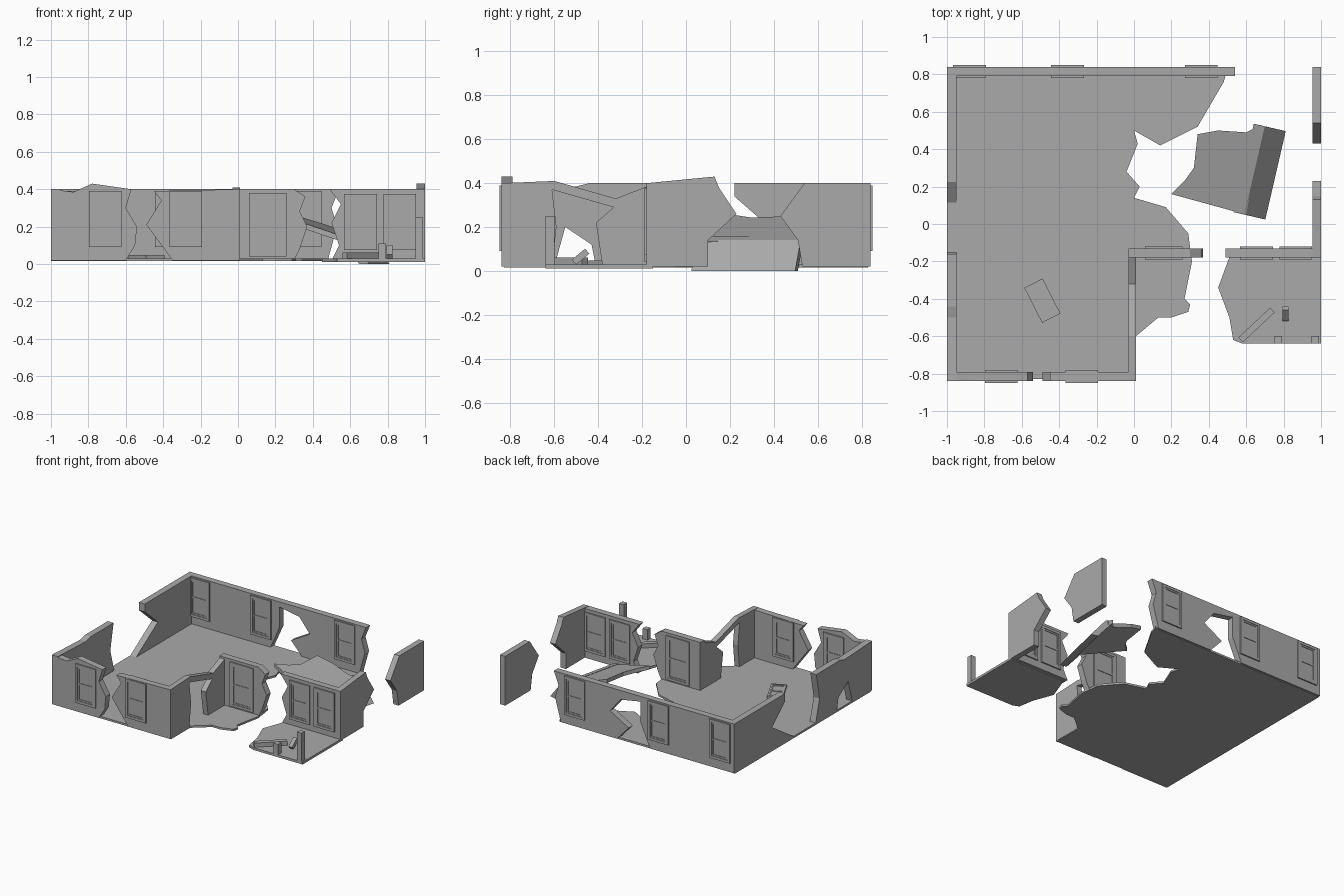
import bpy, bmesh, math
from mathutils import Matrix, Vector

if "Cube" in bpy.data.objects:
    bpy.data.objects.remove(bpy.data.objects["Cube"])

GREY = (0.4, 0.4, 0.4, 1)
stone = bpy.data.materials.new("plain grey")
stone.use_nodes = True
stone.diffuse_color = GREY
stone.node_tree.nodes["Principled BSDF"].inputs["Base Color"].default_value = GREY


def finish(name, bm):
    bmesh.ops.recalc_face_normals(bm, faces=bm.faces)
    mesh = bpy.data.meshes.new(name)
    bm.to_mesh(mesh)
    bm.free()
    mesh.materials.append(stone)
    obj = bpy.data.objects.new(name, mesh)
    bpy.context.collection.objects.link(obj)
    return obj


def prism(name, outline, axis, low, high):
    """Extrude a flat outline along x, y or z."""
    place = {"x": lambda a, b, d: (d, a, b),
             "y": lambda a, b, d: (a, d, b),
             "z": lambda a, b, d: (a, b, d)}[axis]
    bm = bmesh.new()
    face = bm.faces.new([bm.verts.new(place(a, b, low)) for a, b in outline])
    grown = bmesh.ops.extrude_face_region(bm, geom=[face])
    moved = [g for g in grown["geom"] if isinstance(g, bmesh.types.BMVert)]
    bmesh.ops.translate(bm, verts=moved, vec=place(0, 0, high - low))
    return finish(name, bm)


def add_box(bm, centre, size):
    matrix = Matrix.Translation(centre) @ Matrix.Diagonal((*size, 1))
    bmesh.ops.create_cube(bm, size=1, matrix=matrix)


def window(name, x, y, z=0.24, w=0.175, h=0.3, depth=0.07, bar=0.02):
    """Outer casing with a slimmer two-light sash inside it."""
    bm = bmesh.new()
    for s in (-1, 1):
        add_box(bm, (s * (w - bar) / 2, 0, 0), (bar, depth, h))
        add_box(bm, (0, 0, s * (h - bar) / 2), (w, depth, bar))
        add_box(bm, (s * (w / 2 - bar * 1.3), 0, 0), (bar * 0.6, depth - 0.008, h - bar))
        add_box(bm, (0, 0, s * (h / 2 - bar * 1.3)), (w - bar, depth - 0.008, bar * 0.6))
    add_box(bm, (0, 0, 0), (w - bar, depth - 0.008, bar * 0.6))
    add_box(bm, (0, 0, 0), (w - bar, depth - 0.016, h - bar))
    obj = finish(name, bm)
    obj.location = (x, y, z)
    return obj


def beam(name, start, end, width):
    start, end = Vector(start), Vector(end)
    bm = bmesh.new()
    add_box(bm, (0, 0, 0), (width, width, (end - start).length))
    obj = finish(name, bm)
    obj.location = (start + end) / 2
    obj.rotation_euler = (end - start).to_track_quat("Z", "Y").to_euler()
    return obj


# Floors
prism("main_floor", [(-1, -0.83), (0.01, -0.83), (0.01, -0.6), (0.13, -0.5), (0.2, -0.5),
                     (0.29, -0.47), (0.3, -0.43), (0.27, -0.4), (0.31, -0.2), (0.29, -0.05),
                     (0.17, 0.09), (0, 0.14), (0.03, 0.2), (-0.04, 0.28), (0.02, 0.43),
                     (0, 0.5), (0.14, 0.42), (0.34, 0.52), (0.48, 0.76), (0.5, 0.83),
                     (-1, 0.83)], "z", 0.015, 0.03)
prism("porch_floor", [(0.52, -0.15), (0.45, -0.34), (0.51, -0.5), (0.53, -0.62), (0.58, -0.64),
                      (1, -0.64), (1, -0.15)], "z", 0.012, 0.03)

# Broken outer walls
prism("back_wall", [(-1, 0.02), (-1, 0.4), (0.54, 0.4), (0.5, 0.3), (0.53, 0.2), (0.48, 0.02),
                    (0, 0.02), (-0.1, 0.13), (0.06, 0.22), (-0.03, 0.33), (-0.2, 0.36),
                    (-0.2, 0.2), (-0.28, 0.02)], "y", 0.79, 0.84)
prism("left_back_wall", [(0.84, 0.02), (0.84, 0.4), (0.22, 0.4), (0.22, 0.34), (0.38, 0.2),
                         (0.1, 0.02)], "x", -1, -0.95)
prism("left_front_wall", [(-0.84, 0.02), (-0.84, 0.4), (-0.5, 0.385), (-0.44, 0.4), (-0.16, 0.4),
                          (-0.2, 0.2), (-0.15, 0.02), (-0.41, 0.02), (-0.43, 0.12),
                          (-0.55, 0.2), (-0.6, 0.02)], "x", -1, -0.95)
prism("front_wall_outer", [(-1, 0.02), (-1, 0.4), (-0.88, 0.385), (-0.78, 0.43), (-0.57, 0.4),
                           (-0.6, 0.3), (-0.54, 0.2), (-0.55, 0.1), (-0.6, 0.02)],
      "y", -0.84, -0.79)
prism("front_wall_inner", [(0.01, 0.02), (0.01, 0.4), (-0.45, 0.39), (-0.41, 0.34),
                           (-0.49, 0.21), (-0.35, 0.02)], "y", -0.84, -0.79)
prism("side_wall", [(-0.84, 0.02), (-0.84, 0.4), (-0.6, 0.41), (-0.32, 0.33), (-0.14, 0.4),
                    (-0.14, 0.02), (-0.38, 0.02), (-0.41, 0.22), (-0.33, 0.29), (-0.61, 0.37),
                    (-0.59, 0.2), (-0.61, 0.02)], "x", -0.03, 0.012)
prism("entrance_wall", [(-0.03, 0.02), (-0.03, 0.4), (0.3, 0.4), (0.36, 0.36), (0.33, 0.28),
                        (0.37, 0.2), (0.33, 0.08), (0.3, 0.02)], "y", -0.18, -0.13)
prism("porch_wall", [(1, 0.02), (1, 0.4), (0.49, 0.4), (0.55, 0.32), (0.5, 0.22), (0.54, 0.1),
                     (0.5, 0.02)], "y", -0.18, -0.13)
prism("right_wall", [(-0.18, 0.02), (-0.18, 0.4), (0.13, 0.43), (0.15, 0.38), (0.23, 0.26),
                     (0.1, 0.14), (0.1, 0.02)], "x", 0.955, 1)
prism("right_back_wall", [(0.84, 0.02), (0.84, 0.4), (0.54, 0.4), (0.43, 0.25), (0.51, 0.14),
                          (0.53, 0.02)], "x", 0.955, 1)

# Windows, entrance door and the sash lying on the floor
for i, x in enumerate((-0.88, -0.355, 0.36)):
    window(f"back_window_{i + 1}", x, 0.815)
for i, x in enumerate((-0.71, -0.28)):
    window(f"front_window_{i + 1}", x, -0.815)
for i, x in enumerate((0.655, 0.865)):
    window(f"porch_window_{i + 1}", x, -0.155, z=0.225)
window("entrance_door", 0.16, -0.155, z=0.21, w=0.2, h=0.34, depth=0.068)
fallen = window("fallen_sash", -0.49, -0.41, z=0.038, w=0.11, h=0.21, depth=0.02, bar=0.012)
fallen.rotation_euler = (math.radians(90), 0, math.radians(27))

# Collapsed corner: sloping slab and leaning wall
slab = prism("fallen_slab", [(0.2, 0.16), (0.27, 0.23), (0.32, 0.3), (0.34, 0.48), (0.45, 0.5),
                             (0.6, 0.49), (0.68, 0.53), (0.6, 0.05)], "z", -0.03, 0)
for v in slab.data.vertices:
    along = 0.97 * v.co.x - 0.23 * v.co.y
    v.co.z += 0.26 - 0.33 * (along - 0.19)
leaning = prism("fallen_wall", [(0, 0.14), (0.115, 0), (0.06, 0), (-0.06, 0.14), (-0.06, 0.16)],
                "y", 0, 0.485)
leaning.location = (0.59, 0.05, 0)
leaning.rotation_euler.z = math.radians(-13)

# Porch posts and debris
beam("tall_post", (0.97, -0.62, 0.02), (0.97, -0.62, 0.25), 0.04)
beam("short_post", (0.77, -0.62, 0.02), (0.77, -0.62, 0.11), 0.04)
beam("fallen_beam", (0.57, -0.62, 0.045), (0.74, -0.46, 0.045), 0.035)
beam("leaning_offcut", (0.81, -0.51, 0.04), (0.81, -0.45, 0.09), 0.03)
